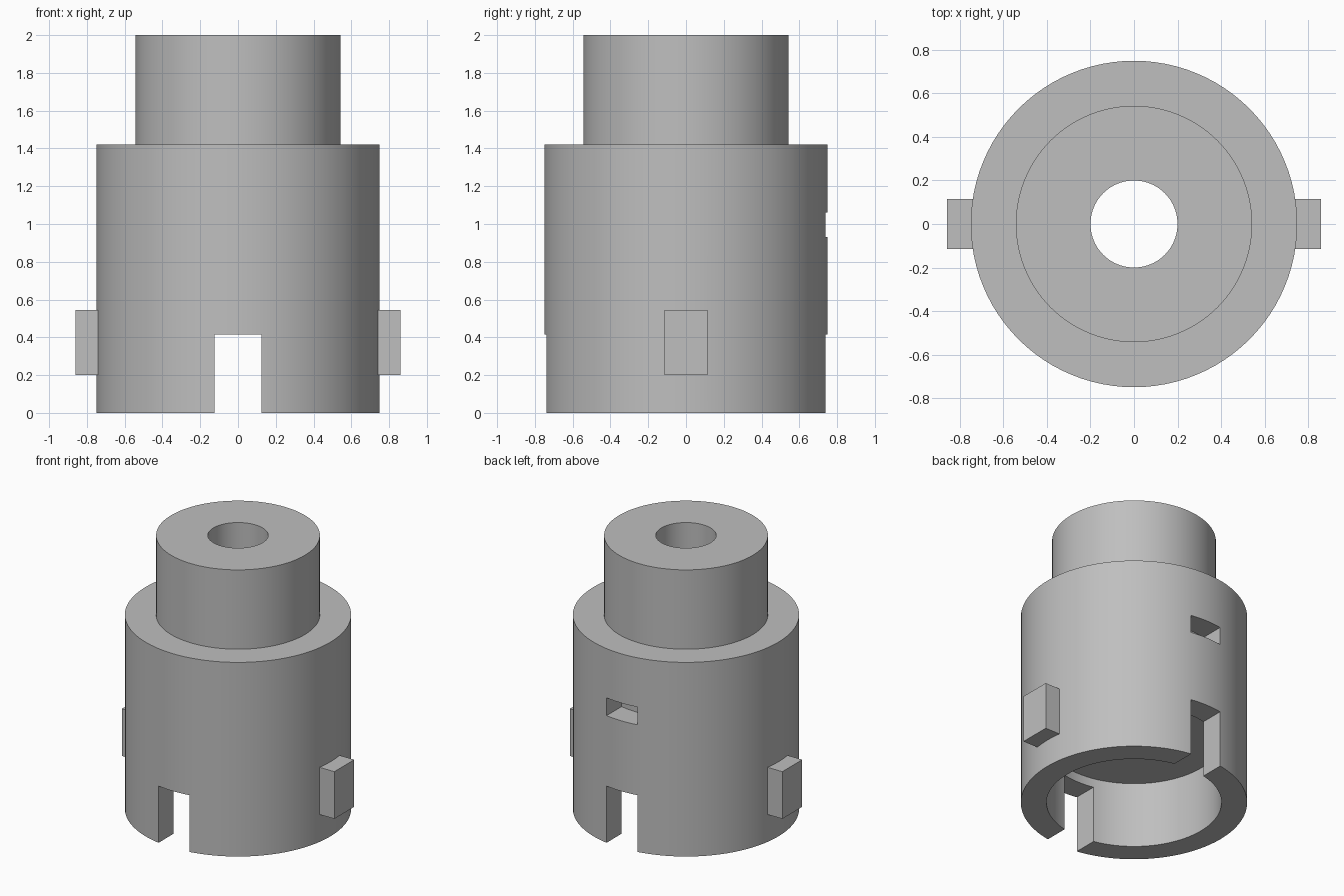
import bpy
import bmesh
from math import radians
from mathutils import Matrix, Vector

default = bpy.data.objects.get("Cube")
if default:
    bpy.data.objects.remove(default, do_unlink=True)

SEGMENTS = 96

# Single plain grey material
grey = bpy.data.materials.new("plain grey")
grey.use_nodes = True
colour = (0.52, 0.52, 0.52, 1)
grey.diffuse_color = colour
grey.node_tree.nodes["Principled BSDF"].inputs["Base Color"].default_value = colour


def add_object(name, bm):
    bmesh.ops.recalc_face_normals(bm, faces=bm.faces[:])
    mesh = bpy.data.meshes.new(name)
    bm.to_mesh(mesh)
    bm.free()
    mesh.materials.append(grey)
    obj = bpy.data.objects.new(name, mesh)
    bpy.context.collection.objects.link(obj)
    return obj


def box(name, low, high):
    low, high = Vector(low), Vector(high)
    bm = bmesh.new()
    place = Matrix.Translation((low + high) / 2) @ Matrix.Diagonal((*(high - low), 1))
    bmesh.ops.create_cube(bm, size=1, matrix=place)
    return add_object(name, bm)


def lathe(name, profile):
    """Revolve a closed (radius, height) outline around the z axis."""
    bm = bmesh.new()
    verts = [bm.verts.new((r, 0, z)) for r, z in profile]
    edges = [bm.edges.new((v, verts[(i + 1) % len(verts)])) for i, v in enumerate(verts)]
    bmesh.ops.spin(bm, geom=verts + edges, cent=(0, 0, 0), axis=(0, 0, 1),
                   angle=radians(360), steps=SEGMENTS, use_merge=True)
    bmesh.ops.remove_doubles(bm, verts=bm.verts[:], dist=0.0001)
    return add_object(name, bm)


def apply_boolean(obj, other, operation):
    mod = obj.modifiers.new(operation.lower(), "BOOLEAN")
    mod.operation = operation
    mod.solver = "EXACT"
    mod.object = other
    bpy.ops.object.select_all(action="DESELECT")
    obj.select_set(True)
    bpy.context.view_layer.objects.active = obj
    bpy.ops.object.modifier_apply(modifier=mod.name)
    bpy.data.objects.remove(other, do_unlink=True)


BODY, NECK, BORE, HOLE = 0.75, 0.543, 0.58, 0.2
SHOULDER, CEILING, TOP = 1.42, 0.48, 2.0

# Stepped body with a through hole and a wide bore underneath
body = lathe("stepped_body", [
    (BORE, 0), (BODY, 0), (BODY, SHOULDER), (NECK, SHOULDER),
    (NECK, TOP), (HOLE, TOP), (HOLE, CEILING), (BORE, CEILING)])

# Notches through the front and back of the skirt
notch = box("notch_cutter", (-0.125, -1, -0.2), (0.125, 1, 0.415))
apply_boolean(body, notch, "DIFFERENCE")

# Shallow slot in the back, ending on a round inner wall
slot = box("slot_cutter", (-0.125, 0.4, 0.93), (0.125, 1, 1.06))
core = lathe("slot_core", [(0.1, 0.7), (BORE, 0.7), (BORE, 1.3), (0.1, 1.3)])
apply_boolean(slot, core, "DIFFERENCE")
apply_boolean(body, slot, "DIFFERENCE")

# Side lugs
for side, name in ((1, "left_lug"), (-1, "right_lug")):
    ends = sorted((side * 0.68, side * 0.86))
    lug = box(name, (ends[0], -0.115, 0.2), (ends[1], 0.115, 0.545))
    apply_boolean(body, lug, "UNION")

bpy.ops.object.select_all(action="DESELECT")
body.select_set(True)
bpy.context.view_layer.objects.active = body
bpy.ops.object.shade_smooth_by_angle(angle=radians(30))
